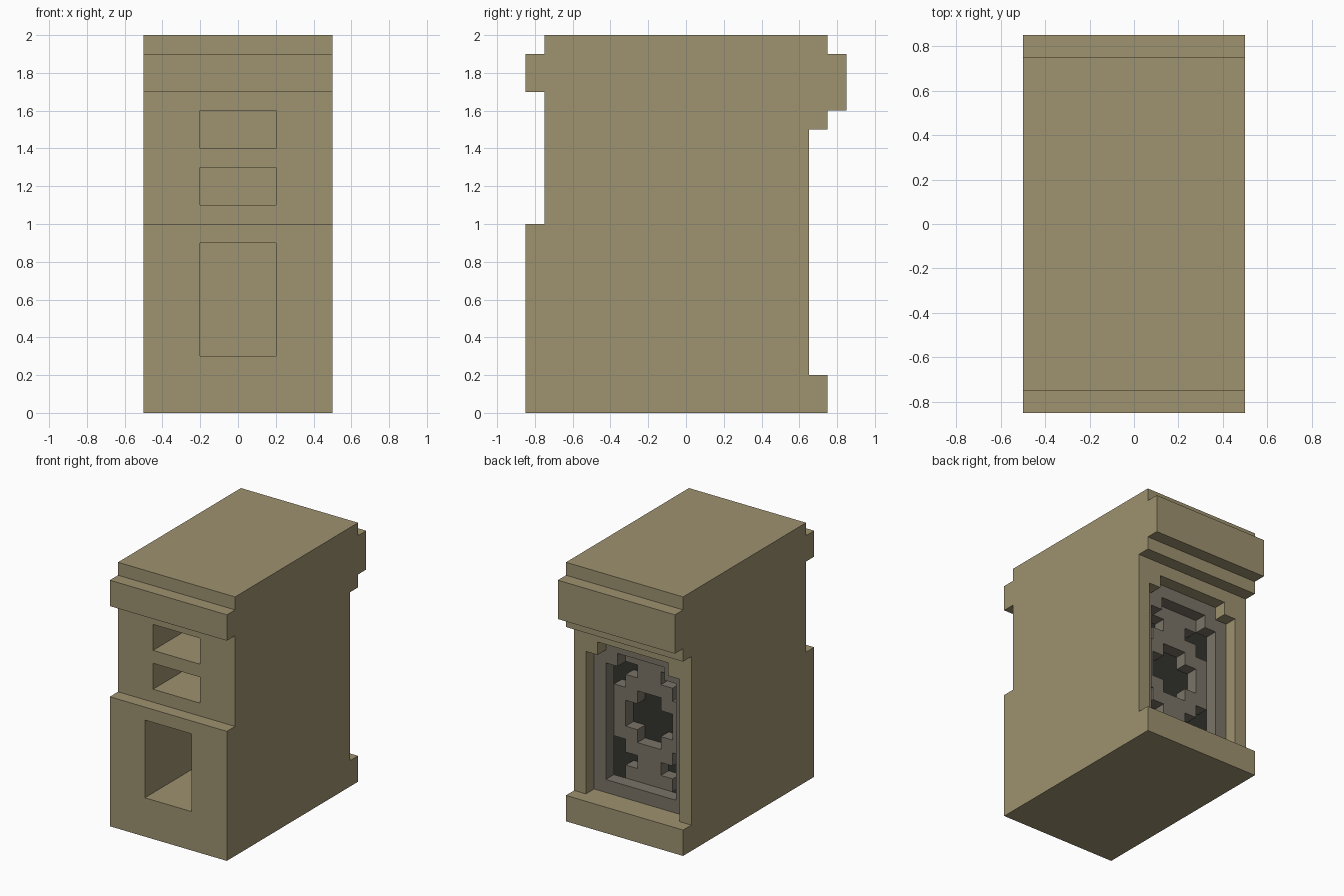
import bpy
import bmesh
from mathutils import Matrix, Vector

cube = bpy.data.objects.get("Cube")
if cube:
    bpy.data.objects.remove(cube, do_unlink=True)

U = 0.1  # size of one block step


def material(name, color):
    m = bpy.data.materials.new(name)
    m.use_nodes = True
    m.diffuse_color = (*color, 1)
    m.node_tree.nodes["Principled BSDF"].inputs["Base Color"].default_value = (*color, 1)
    return m


tan = material("tan stone", (0.342, 0.287, 0.162))
grey = material("grey stone", (0.195, 0.175, 0.138))
dark = material("dark recess", (0.034, 0.034, 0.027))


def finish(bm, name, mat):
    bmesh.ops.recalc_face_normals(bm, faces=bm.faces)
    mesh = bpy.data.meshes.new(name)
    bm.to_mesh(mesh)
    bm.free()
    mesh.materials.append(mat)
    obj = bpy.data.objects.new(name, mesh)
    bpy.context.collection.objects.link(obj)
    return obj


def extrude(bm, faces, vector):
    grown = bmesh.ops.extrude_face_region(bm, geom=faces)["geom"]
    verts = [g for g in grown if isinstance(g, bmesh.types.BMVert)]
    bmesh.ops.translate(bm, verts=verts, vec=vector)


def add_box(bm, x0, x1, y0, y1, z0, z1):
    size = Vector((x1 - x0, y1 - y0, z1 - z0))
    center = Vector((x0 + x1, y0 + y1, z0 + z1)) / 2
    bmesh.ops.create_cube(bm, size=1, matrix=Matrix.Translation(center) @ Matrix.Diagonal((*size, 1)))


def pixel_slab(name, rows, z_low, y_back, y_front, mat):
    """Solid slab from a block pattern; rows run from top to bottom."""
    bm = bmesh.new()
    faces = []
    for r, row in enumerate(reversed(rows)):
        for c, mark in enumerate(row):
            if mark == "#":
                x, z = (c - len(row) / 2) * U, z_low + r * U
                corners = [(x, z), (x + U, z), (x + U, z + U), (x, z + U)]
                faces.append(bm.faces.new([bm.verts.new((a, y_back, b)) for a, b in corners]))
    bmesh.ops.remove_doubles(bm, verts=bm.verts, dist=U / 100)
    extrude(bm, bm.faces[:], (0, y_front - y_back, 0))
    return finish(bm, name, mat)


# Main body: side profile extruded across the width
profile = [(-.85, 0), (.75, 0), (.75, .2), (.35, .2), (.35, 1.5), (.75, 1.5),
           (.75, 1.6), (.85, 1.6), (.85, 1.9), (.75, 1.9), (.75, 2), (-.75, 2),
           (-.75, 1.9), (-.85, 1.9), (-.85, 1.7), (-.75, 1.7), (-.75, 1), (-.85, 1)]
bm = bmesh.new()
side = bm.faces.new([bm.verts.new((-.5, y, z)) for y, z in profile])
extrude(bm, [side], (1, 0, 0))
body = finish(bm, "body", tan)

# Front openings: one large, two small, cut deep into the body
bm = bmesh.new()
for low, high in [(.3, .9), (1.1, 1.3), (1.4, 1.6)]:
    add_box(bm, -.2, .2, -1, .05, low, high)
cutter = finish(bm, "opening_cutter", tan)
cutter.hide_render = True
cut = body.modifiers.new("openings", "BOOLEAN")
cut.operation = "DIFFERENCE"
cut.solver = "EXACT"
cut.object = cutter
bpy.context.view_layer.objects.active = body
body.select_set(True)
bpy.ops.object.modifier_apply(modifier=cut.name)
bpy.data.objects.remove(cutter, do_unlink=True)

# Back frame with a stepped arch
arch = ["##########", "##......##"] + ["#........#"] * 11
pixel_slab("back_frame", arch, .2, .35, .65, tan)

# Outer grille ring, stepped like the arch
ring = [".######.", "##....##"] + ["#......#"] * 9 + ["########"]
pixel_slab("grille_ring", ring, .2, .45, .55, grey)

# Inner grille, mirrored top to bottom around its cross-shaped hole
half = [".####.", "..##..", ".####.", "##..##", "#....#"]
pixel_slab("inner_grille", half + half[::-1], .3, .35, .45, grey)

# Dark plate behind the grille
bm = bmesh.new()
add_box(bm, -.4, .4, .349, .355, .2, 1.4)
finish(bm, "recess_plate", dark)
